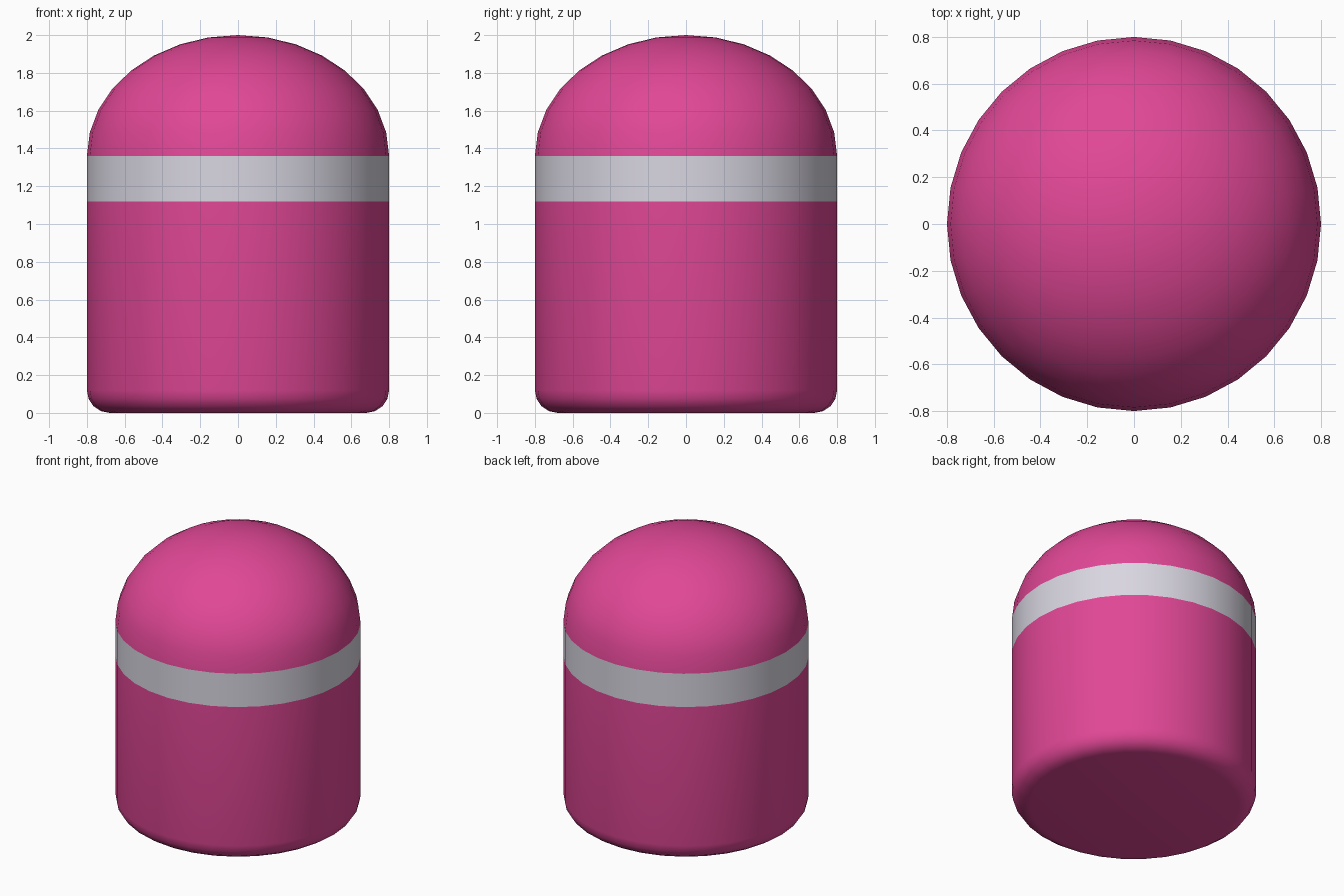
import bpy
import bmesh
from math import sin, cos, pi

SIDES = 32
RADIUS = 0.8
BAND_LOW, BAND_HIGH, TOP = 1.12, 1.36, 2.0
FILLET = 0.12

cube = bpy.data.objects.get("Cube")
if cube:
    bpy.data.objects.remove(cube, do_unlink=True)


def make_material(name, rgb):
    mat = bpy.data.materials.new(name)
    mat.use_nodes = True
    colour = (*rgb, 1.0)
    mat.diffuse_color = colour
    mat.node_tree.nodes["Principled BSDF"].inputs["Base Color"].default_value = colour
    return mat


def lathe(name, profile, mat, cap_bottom=False, tip=None):
    """Spin a (radius, height) profile, listed bottom to top, about z."""
    bm = bmesh.new()
    angles = [2 * pi * i / SIDES for i in range(SIDES)]
    rings = [[bm.verts.new((r * cos(a), r * sin(a), z)) for a in angles]
             for r, z in profile]
    for low, high in zip(rings, rings[1:]):
        for i in range(SIDES):
            j = (i + 1) % SIDES
            bm.faces.new((low[i], low[j], high[j], high[i]))
    if cap_bottom:
        bm.faces.new(rings[0][::-1])
    if tip is not None:
        apex = bm.verts.new((0, 0, tip))
        for i in range(SIDES):
            bm.faces.new((rings[-1][i], rings[-1][(i + 1) % SIDES], apex))
    mesh = bpy.data.meshes.new(name)
    bm.to_mesh(mesh)
    bm.free()
    mesh.materials.append(mat)
    obj = bpy.data.objects.new(name, mesh)
    bpy.context.collection.objects.link(obj)
    bpy.ops.object.select_all(action="DESELECT")
    obj.select_set(True)
    bpy.context.view_layer.objects.active = obj
    bpy.ops.object.shade_smooth_by_angle(angle=pi / 6)
    return obj


pink = make_material("pink", (0.75, 0.063, 0.305))
silver = make_material("pale_silver", (0.69, 0.67, 0.75))

# Body with a rounded bottom edge
steps = 4
fillet = [(RADIUS - FILLET + FILLET * sin(k * pi / 2 / steps),
           FILLET - FILLET * cos(k * pi / 2 / steps)) for k in range(steps + 1)]
lathe("body", fillet + [(RADIUS, BAND_LOW)], pink, cap_bottom=True)

# Flush band between body and dome
lathe("band", [(RADIUS, BAND_LOW), (RADIUS, BAND_HIGH)], silver)

# Slightly flattened dome
rows = 8
dome = [(RADIUS * cos(k * pi / 2 / rows),
         BAND_HIGH + (TOP - BAND_HIGH) * sin(k * pi / 2 / rows)) for k in range(rows)]
lathe("dome", dome, pink, tip=TOP)
